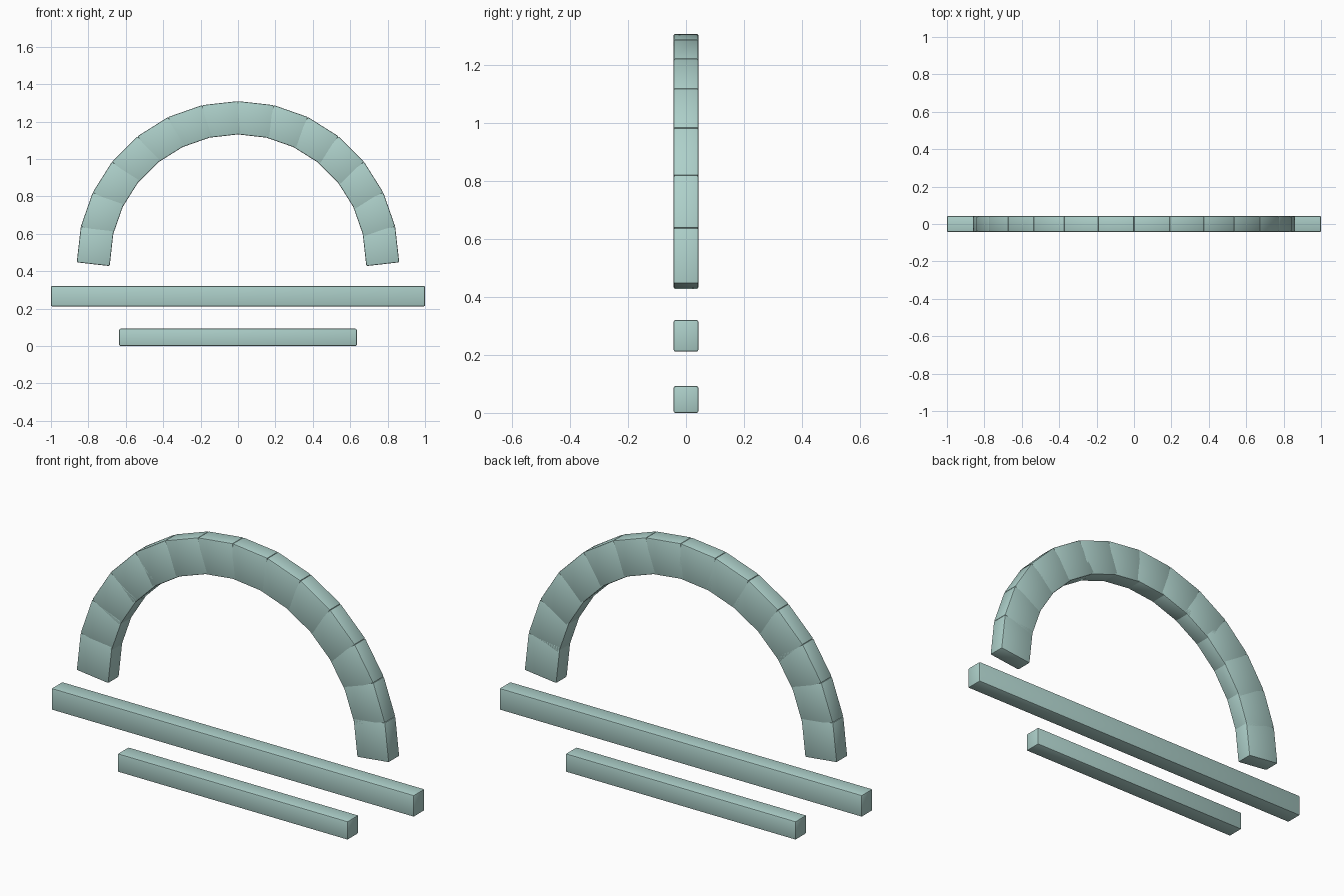
import bpy
import math

cube = bpy.data.objects.get("Cube")
if cube:
    bpy.data.objects.remove(cube, do_unlink=True)

# One pale green material
mat = bpy.data.materials.new("pale_sage_green")
mat.use_nodes = True
color = (0.42, 0.63, 0.59, 1)
mat.diffuse_color = color
mat.node_tree.nodes["Principled BSDF"].inputs["Base Color"].default_value = color

DEPTH = 0.086
BEVEL = 0.006


def block(name, x, z, width, height, tilt=0):
    """Softly bevelled box, centred in y and tilted about the y axis."""
    bpy.ops.mesh.primitive_cube_add(size=1, location=(x, 0, z))
    ob = bpy.context.object
    ob.name = name
    ob.scale = (width, DEPTH, height)
    bpy.ops.object.transform_apply(location=False, rotation=False, scale=True)
    ob.rotation_euler.y = tilt
    ob.data.materials.append(mat)
    mod = ob.modifiers.new("soft_edges", 'BEVEL')
    mod.width = BEVEL
    mod.segments = 2
    bpy.ops.object.modifier_apply(modifier=mod.name)
    bpy.ops.object.shade_smooth_by_angle(angle=math.radians(35))
    return ob


# Two horizontal bars
block("lower_bar", 0, 0.046, 1.27, 0.092)
block("upper_bar", 0, 0.266, 2.0, 0.108)

# Half-circle arch of straight blocks that meet at their outer corners
COUNT = 14
RADIUS = 0.862
CENTRE_Z = 0.447
THICK = 0.177
step = math.pi / COUNT
chord = 2 * RADIUS * math.sin(step / 2)
middle = RADIUS * math.cos(step / 2) - THICK / 2
for i in range(COUNT):
    a = -math.pi / 2 + (i + 0.5) * step
    block(f"arch_block_{i + 1}", middle * math.sin(a),
          CENTRE_Z + middle * math.cos(a), chord, THICK, a)
